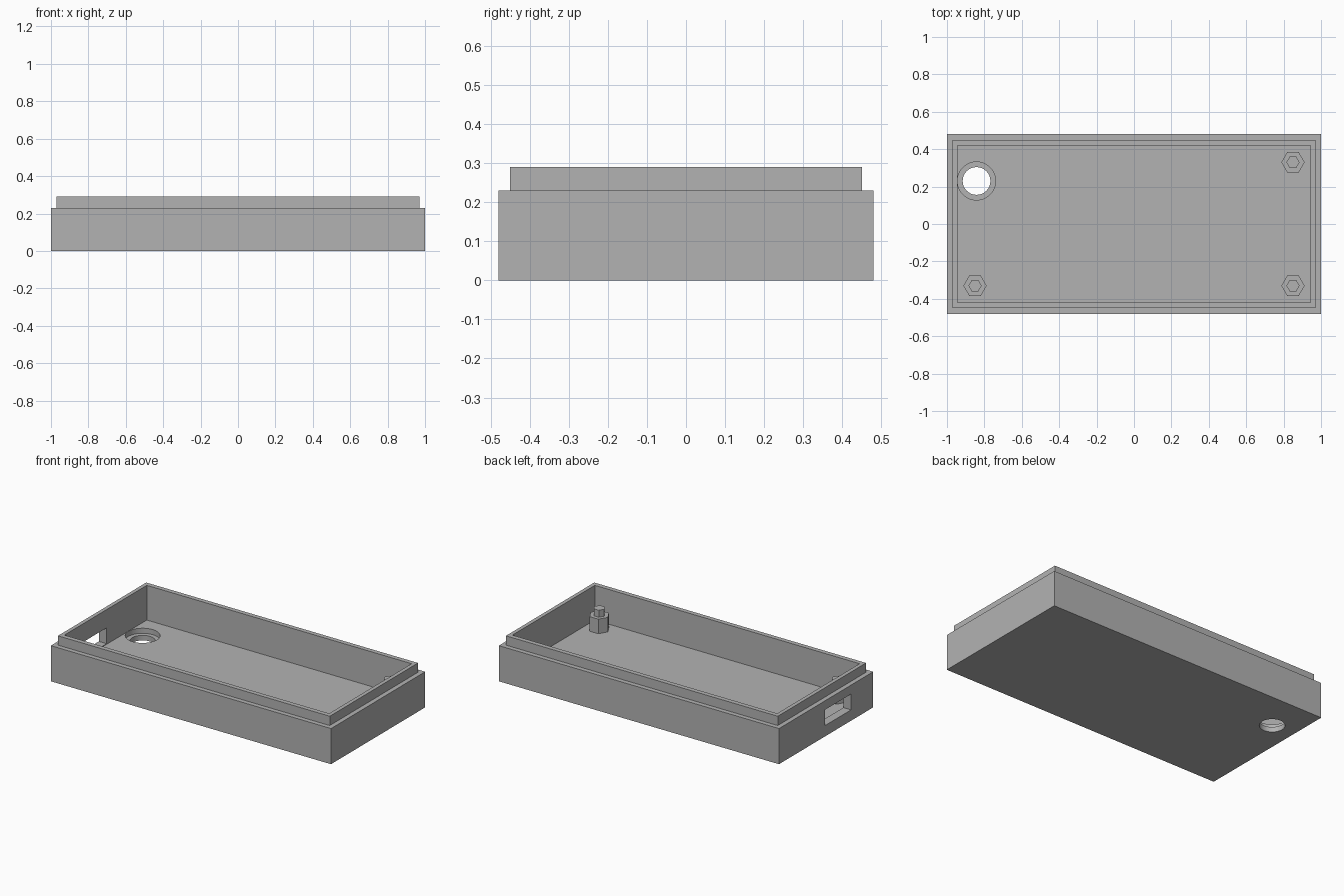
import bpy, bmesh, math
from mathutils import Matrix

cube = bpy.data.objects.get("Cube")
if cube:
    bpy.data.objects.remove(cube, do_unlink=True)

# Single plain grey plastic
GREY = (0.45, 0.45, 0.45, 1)
plastic = bpy.data.materials.new("grey plastic")
plastic.use_nodes = True
plastic.diffuse_color = GREY
plastic.node_tree.nodes["Principled BSDF"].inputs["Base Color"].default_value = GREY

FLOOR = 0.066


def finish(name, bm):
    bmesh.ops.recalc_face_normals(bm, faces=bm.faces)
    mesh = bpy.data.meshes.new(name)
    bm.to_mesh(mesh)
    bm.free()
    mesh.materials.append(plastic)
    ob = bpy.data.objects.new(name, mesh)
    bpy.context.collection.objects.link(ob)
    return ob


def add_prism(bm, x, y, z0, z1, radius, sides):
    """Upright prism with a corner on the x axis."""
    place = Matrix.Translation((x, y, (z0 + z1) / 2)) @ Matrix.Rotation(math.pi / 2, 4, 'Z')
    bmesh.ops.create_cone(bm, cap_ends=True, segments=sides, radius1=radius,
                          radius2=radius, depth=z1 - z0, matrix=place)


def prism(name, *args):
    bm = bmesh.new()
    add_prism(bm, *args)
    return finish(name, bm)


# Open tray: rectangular loops up the outside, over the lip and down inside
loops = [(1.0, 0.48, 0), (1.0, 0.48, 0.23), (0.97, 0.45, 0.23),
         (0.97, 0.45, 0.29), (0.945, 0.42, 0.29), (0.945, 0.42, FLOOR)]
bm = bmesh.new()
rings = [[bm.verts.new((sx * hx, sy * hy, z))
          for sx, sy in ((-1, -1), (1, -1), (1, 1), (-1, 1))] for hx, hy, z in loops]
for low, high in zip(rings, rings[1:]):
    for i in range(4):
        j = (i + 1) % 4
        bm.faces.new((low[i], low[j], high[j], high[i]))
bm.faces.new(rings[0])
bm.faces.new(rings[-1])
tray = finish("tray", bm)

# Cutters: stepped round hole in the floor and connector window in the end wall
bm = bmesh.new()
bmesh.ops.create_cube(bm, size=1, matrix=Matrix.Translation((-0.97, -0.122, 0.121))
                      @ Matrix.Diagonal((0.2, 0.265, 0.102, 1)))
cutters = [prism("hole_cutter", -0.842, 0.23, -0.1, 0.15, 0.074, 48),
           prism("recess_cutter", -0.842, 0.23, 0.033, 0.15, 0.102, 48),
           finish("window_cutter", bm)]
bpy.context.view_layer.objects.active = tray
for cutter in cutters:
    cutter.hide_render = True
    mod = tray.modifiers.new(cutter.name, 'BOOLEAN')
    mod.operation = 'DIFFERENCE'
    mod.solver = 'EXACT'
    mod.object = cutter
    bpy.ops.object.modifier_apply(modifier=mod.name)
    bpy.data.objects.remove(cutter, do_unlink=True)

bpy.ops.object.select_all(action='DESELECT')
tray.select_set(True)
bpy.ops.object.shade_smooth_by_angle(angle=math.radians(30))

# Hexagonal standoffs with locating pins in three corners
for name, x, y in (("back_left", 0.85, 0.33), ("front_left", 0.85, -0.33),
                   ("front_right", -0.85, -0.33)):
    prism(name + "_standoff", x, y, FLOOR - 0.01, 0.16, 0.062, 6)
    prism(name + "_pin", x, y, 0.155, 0.205, 0.035, 6)
